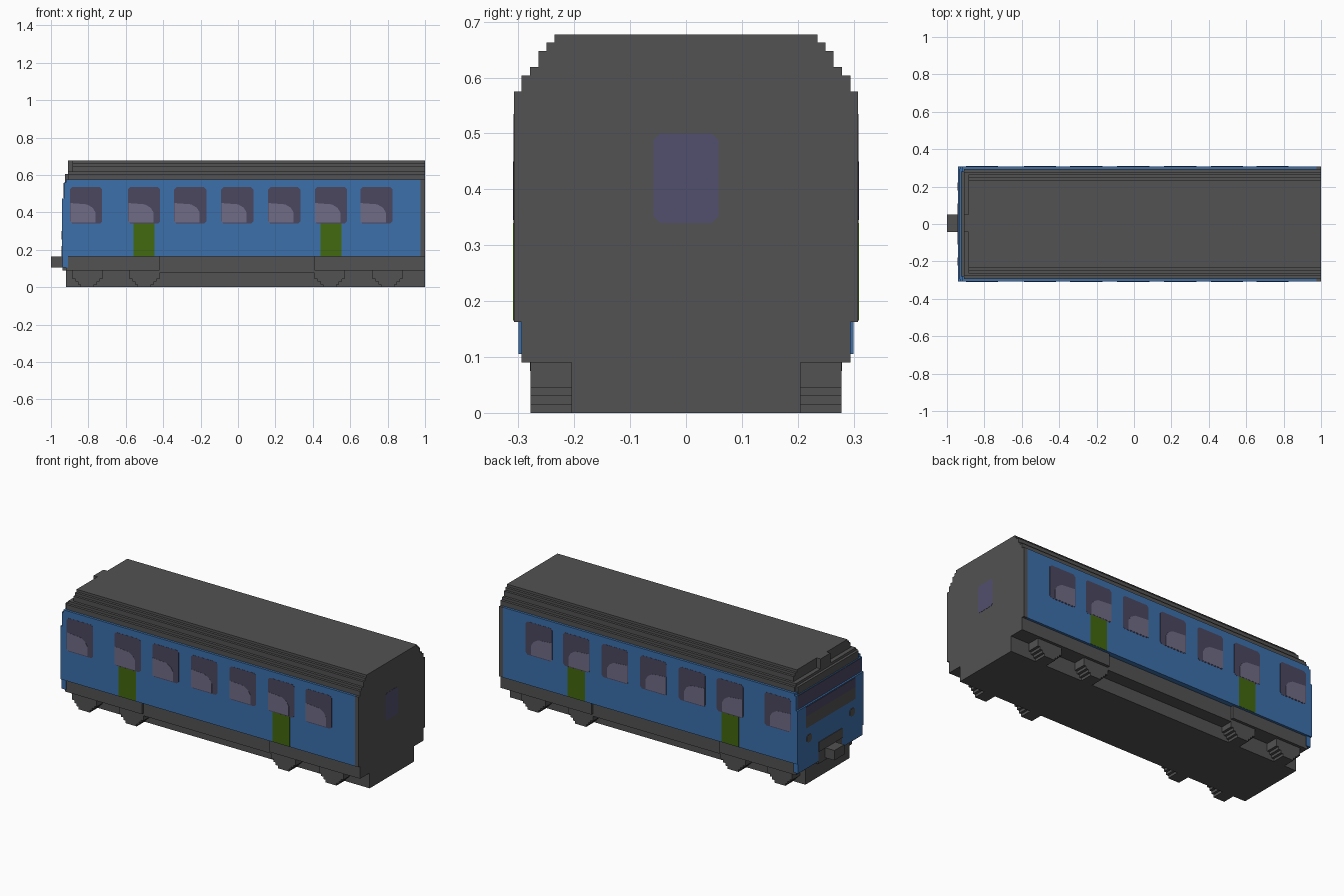
import bpy, bmesh
from mathutils import Vector

cube = bpy.data.objects.get("Cube")
if cube:
    bpy.data.objects.remove(cube, do_unlink=True)


def material(name, rgb):
    m = bpy.data.materials.new(name)
    m.use_nodes = True
    m.diffuse_color = (*rgb, 1)
    m.node_tree.nodes["Principled BSDF"].inputs["Base Color"].default_value = (*rgb, 1)
    return m


GREY = material("charcoal grey", (0.084, 0.084, 0.084))
BLUE = material("rail blue", (0.045, 0.162, 0.41))
GREEN = material("door green", (0.054, 0.14, 0.005))
DARK_GLASS = material("dark violet glass", (0.07, 0.063, 0.117))
LIGHT_GLASS = material("pale violet glass", (0.162, 0.15, 0.24))
END_GLASS = material("end window violet", (0.084, 0.08, 0.156))


def prism(name, outline, axis, lo, hi, mat):
    """Extrude a 2D outline along one axis from lo to hi."""
    def place(p, d):
        c = list(p)
        c.insert("xyz".index(axis), d)
        return Vector(c)
    bm = bmesh.new()
    face = bm.faces.new([bm.verts.new(place(p, lo)) for p in outline])
    out = bmesh.ops.extrude_face_region(bm, geom=[face])
    moved = [v for v in out["geom"] if isinstance(v, bmesh.types.BMVert)]
    bmesh.ops.translate(bm, verts=moved, vec=place((0, 0), hi - lo))
    bmesh.ops.recalc_face_normals(bm, faces=bm.faces)
    mesh = bpy.data.meshes.new(name)
    bm.to_mesh(mesh)
    bm.free()
    mesh.materials.append(mat)
    obj = bpy.data.objects.new(name, mesh)
    bpy.context.collection.objects.link(obj)
    return obj


def rect(a0, a1, b0, b1, cut=0):
    """Rectangle outline, with small cut corners if asked."""
    if not cut:
        return [(a0, b0), (a1, b0), (a1, b1), (a0, b1)]
    return [(a0 + cut, b0), (a1 - cut, b0), (a1, b0 + cut), (a1, b1 - cut),
            (a1 - cut, b1), (a0 + cut, b1), (a0, b1 - cut), (a0, b0 + cut)]


def box(name, x, y, z, mat):
    return prism(name, rect(*x, *y), "z", *z, mat)


def stepped(layers):
    """Mirrored stepped outline from (half width, bottom, top) layers."""
    right = [p for w, lo, hi in layers for p in ((w, lo), (w, hi))]
    return right + [(-a, b) for a, b in reversed(right)]


# Stepped roof and end wall
lower_roof = [(0.294, 0.575, 0.604), (0.279, 0.604, 0.619)]
upper_roof = [(0.264, 0.619, 0.648), (0.25, 0.648, 0.663), (0.235, 0.663, 0.677)]
prism("roof", stepped(lower_roof + upper_roof), "x", -0.885, 0.975, GREY)
prism("roof_front_ledge", stepped(lower_roof), "x", -0.91, -0.885, GREY)
box("roof_front_post", (-0.91, -0.885), (-0.042, 0.05), (0.619, 0.677), GREY)
box("cab_header", (-0.925, -0.91), (-0.28, 0.28), (0.56, 0.604), GREY)
end_layers = [(0.205, 0, 0.09), (0.294, 0.09, 0.163), (0.308, 0.163, 0.575)]
prism("end_wall", stepped(end_layers + lower_roof + upper_roof), "x", 0.975, 1.0, GREY)

# Blue body shell with the cab front stepping back
shell = [(-0.94, 0.163), (0.975, 0.163), (0.975, 0.575), (-0.92, 0.575),
         (-0.92, 0.56), (-0.93, 0.56), (-0.93, 0.475), (-0.94, 0.475)]
prism("body_shell", shell, "y", -0.308, 0.308, BLUE)

# Underframe and skirts
box("underframe", (-0.92, 0.975), (-0.205, 0.205), (0, 0.1), GREY)
box("middle_skirt", (-0.42, 0.41), (-0.279, 0.279), (0.075, 0.163), GREY)
for name, x in (("cab_skirt", (-0.92, -0.42)), ("end_skirt", (0.41, 0.975))):
    box(name, x, (-0.294, 0.294), (0.09, 0.163), GREY)

# Stepped wheels
wheel = stepped([(0.036, 0, 0.015), (0.05, 0.015, 0.03),
                 (0.065, 0.03, 0.045), (0.08, 0.045, 0.092)])
for i, cx in enumerate((-0.805, -0.5, 0.49, 0.8)):
    for side, s in (("left", 1), ("right", -1)):
        y = sorted((0.2 * s, 0.278 * s))
        prism(f"wheel_{side}_{i + 1}", [(cx + a, b) for a, b in wheel], "y", *y, GREY)

# Side windows, pale seat-back panes and doors
window_centres = (-0.812, -0.502, -0.255, -0.004, 0.247, 0.497, 0.74)
for side, s in (("left", 1), ("right", -1)):
    def side_plate(name, outline, depth, mat):
        prism(name, outline, "y", *sorted((0.306 * s, (0.308 + depth) * s)), mat)

    for i, cx in enumerate(window_centres):
        side_plate(f"window_{side}_{i + 1}",
                   rect(cx - 0.086, cx + 0.086, 0.34, 0.535, 0.012), 0.001, DARK_GLASS)
        l, r = cx - 0.084, cx + 0.05
        pane = [(l, 0.345), (r, 0.345), (r, 0.4), (r - 0.015, 0.425),
                (r - 0.045, 0.443), (l, 0.45)]
        side_plate(f"pale_pane_{side}_{i + 1}", pane, 0.002, LIGHT_GLASS)
    for i, cx in enumerate((-0.503, 0.497)):
        side_plate(f"door_{side}_{i + 1}", rect(cx - 0.056, cx + 0.056, 0.165, 0.34),
                   0.0015, GREEN)

# End window
prism("end_window", rect(-0.058, 0.058, 0.34, 0.5, 0.012), "x", 0.998, 1.001, END_GLASS)

# Cab front: glass, dark panel, lamps and apron
prism("windscreen_top", rect(-0.294, 0.294, 0.478, 0.557), "x", -0.932, -0.928, DARK_GLASS)
prism("windscreen_lower", rect(-0.23, 0.23, 0.415, 0.47), "x", -0.942, -0.938, DARK_GLASS)
prism("cab_dark_panel", rect(-0.23, 0.23, 0.345, 0.415), "x", -0.942, -0.938, GREY)
for side, s in (("left", 1), ("right", -1)):
    y = s * 0.2
    prism(f"lamp_{side}", rect(y - 0.022, y + 0.022, 0.255, 0.3, 0.01),
          "x", -0.943, -0.938, GREY)
    box(f"apron_{side}", (-0.938, -0.91), sorted((s * 0.11, s * 0.3)), (0.105, 0.163), BLUE)
prism("coupler_panel", rect(-0.11, 0.11, 0.163, 0.22), "x", -0.943, -0.938, GREY)
box("coupler_mount", (-0.938, -0.91), (-0.11, 0.11), (0.09, 0.163), GREY)
box("coupler", (-1.0, -0.93), (-0.042, 0.05), (0.105, 0.163), GREY)
